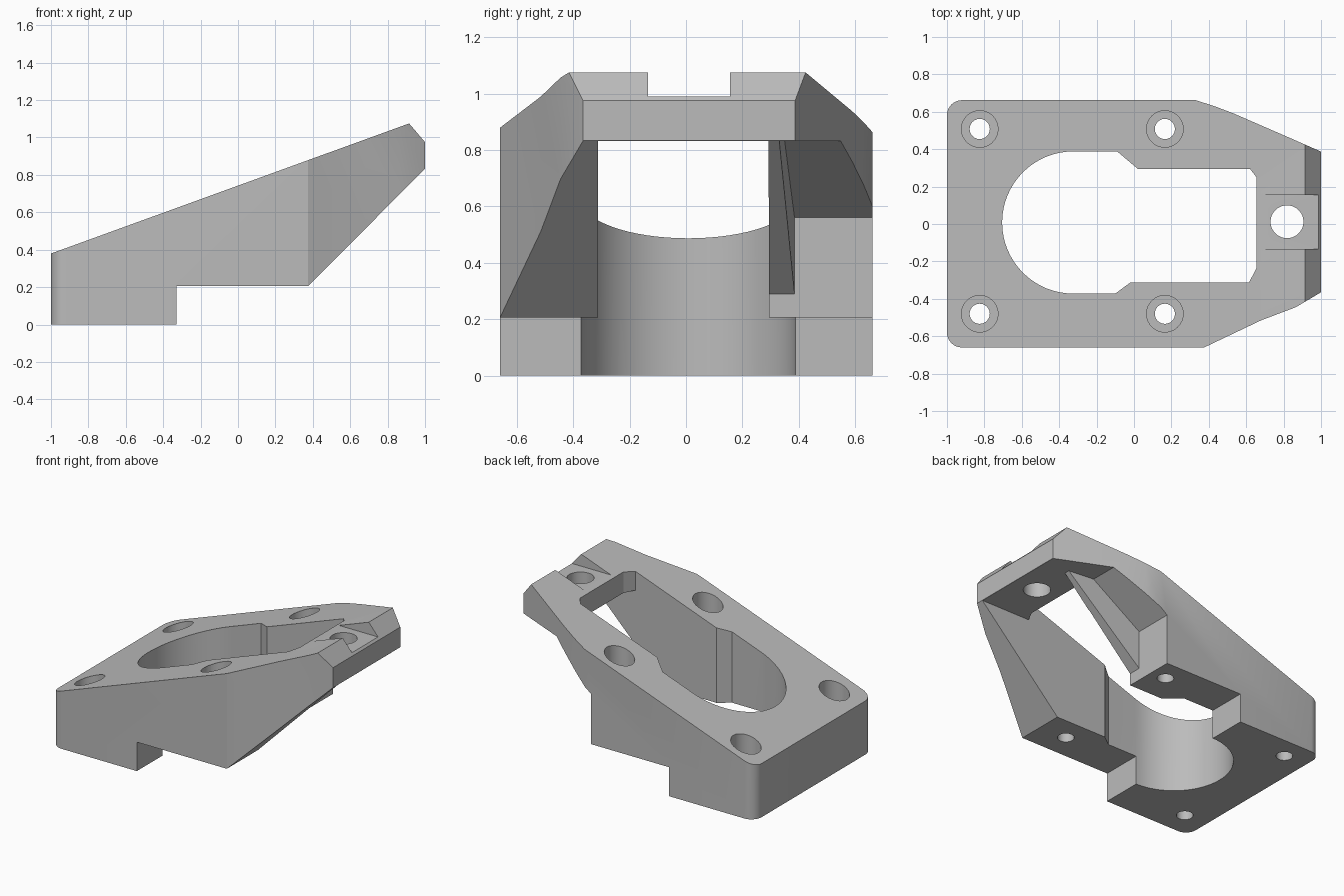
import bpy, bmesh, math
from mathutils import Vector

if "Cube" in bpy.data.objects:
    bpy.data.objects.remove(bpy.data.objects["Cube"], do_unlink=True)

grey = bpy.data.materials.new("grey plastic")
grey.use_nodes = True
colour = (0.5, 0.5, 0.5, 1)
grey.diffuse_color = colour
grey.node_tree.nodes["Principled BSDF"].inputs["Base Color"].default_value = colour


def prism(name, points, axis, low, high):
    """Extrude a 2D profile along y or z; low may vary along x."""
    bm = bmesh.new()
    ends = []
    for end in (low, high):
        ring = []
        for a, b in points:
            d = end(a) if callable(end) else end
            ring.append(bm.verts.new((a, d, b) if axis == "y" else (a, b, d)))
        ends.append(ring)
    bm.faces.new(ends[0])
    bm.faces.new(ends[1][::-1])
    n = len(points)
    for i in range(n):
        j = (i + 1) % n
        bm.faces.new((ends[0][i], ends[1][i], ends[1][j], ends[0][j]))
    bmesh.ops.recalc_face_normals(bm, faces=bm.faces)
    mesh = bpy.data.meshes.new(name)
    bm.to_mesh(mesh)
    bm.free()
    mesh.materials.append(grey)
    obj = bpy.data.objects.new(name, mesh)
    bpy.context.collection.objects.link(obj)
    return obj


def arc(cx, cy, r, start, stop, steps):
    angles = [math.radians(start + (stop - start) * i / steps) for i in range(steps + 1)]
    return [(cx + r * math.cos(t), cy + r * math.sin(t)) for t in angles]


def box(x0, x1, z0, z1):
    return [(x0, z0), (x1, z0), (x1, z1), (x0, z1)]


def combine(cutter, operation="DIFFERENCE"):
    mod = body.modifiers.new(cutter.name, "BOOLEAN")
    mod.operation = operation
    mod.solver = "EXACT"
    mod.object = cutter
    bpy.context.view_layer.objects.active = body
    bpy.ops.object.modifier_apply(modifier=mod.name)
    bpy.data.objects.remove(cutter, do_unlink=True)


# Plan outline with rounded rear corners and tapered tip
outline = [(1, -0.365), (1, 0.387), (0.85, 0.453), (0.535, 0.59), (0.43, 0.63), (0.33, 0.662)]
outline += arc(-0.92, 0.582, 0.08, 90, 180, 8)
outline += arc(-0.92, -0.58, 0.08, 180, 270, 8)
outline += [(0.375, -0.66), (0.68, -0.515), (0.865, -0.445)]
body = prism("bracket_body", outline, "z", -0.1, 1.3)

# Wedge-shaped side profile with foot step and sloped underside
side = [(-1.01, 0), (-0.33, 0), (-0.33, 0.205), (0.375, 0.205), (1, 0.833),
        (1, 0.975), (0.915, 1.075), (-1.01, 0.376)]
combine(prism("side_profile", side, "y", -1, 1), "INTERSECT")

# Central opening, round at the rear and stepped narrower toward the tip
opening = [(-0.09, 0.388), (0.02, 0.295), (0.62, 0.295), (0.655, 0.25),
           (0.655, -0.235), (0.615, -0.313), (-0.02, -0.313), (-0.1, -0.372)]
opening += arc(-0.325, 0.008, 0.38, 270, 90, 32)
combine(prism("opening", opening, "z", -1, 2))

# Clearance beneath the tip
combine(prism("tip_clearance", box(0.5, 1.3, -0.5, 0.832), "y", -0.313, 0.292))

# Relief under the left arm, leaving a slender inner rib
relief = [(0.28, -0.1), (1.3, -0.1), (1.3, 0.832), (0.63, 0.832), (0.28, 0.56)]
combine(prism("arm_relief", relief, "y", lambda x: 0.385 - 0.1 * (x - 0.28), 1))
rib = [(0.28, -0.1), (1.3, -0.1), (1.3, 0.832), (0.82, 0.832), (0.28, 0.29)]
combine(prism("rib_relief", rib, "y", 0.2, 0.5))

# Notch and pin hole at the tip
combine(prism("notch", box(0.6, 1.2, 0.99, 1.4), "y", -0.135, 0.156))
combine(prism("pin_hole", arc(0.818, 0.012, 0.088, 0, 350, 35), "z", 0.5, 1.4))

# Counterbored screw holes
for x, seat in ((-0.825, 0.15), (0.165, 0.35)):
    for y in (0.508, -0.48):
        combine(prism("screw_hole", arc(x, y, 0.054, 0, 345, 23), "z", -0.5, 1.4))
        combine(prism("counterbore", arc(x, y, 0.098, 0, 348, 29), "z", seat, 1.4))

# Smooth the curved walls while keeping edges sharp
body.select_set(True)
bpy.context.view_layer.objects.active = body
bpy.ops.object.shade_smooth_by_angle(angle=math.radians(20))
